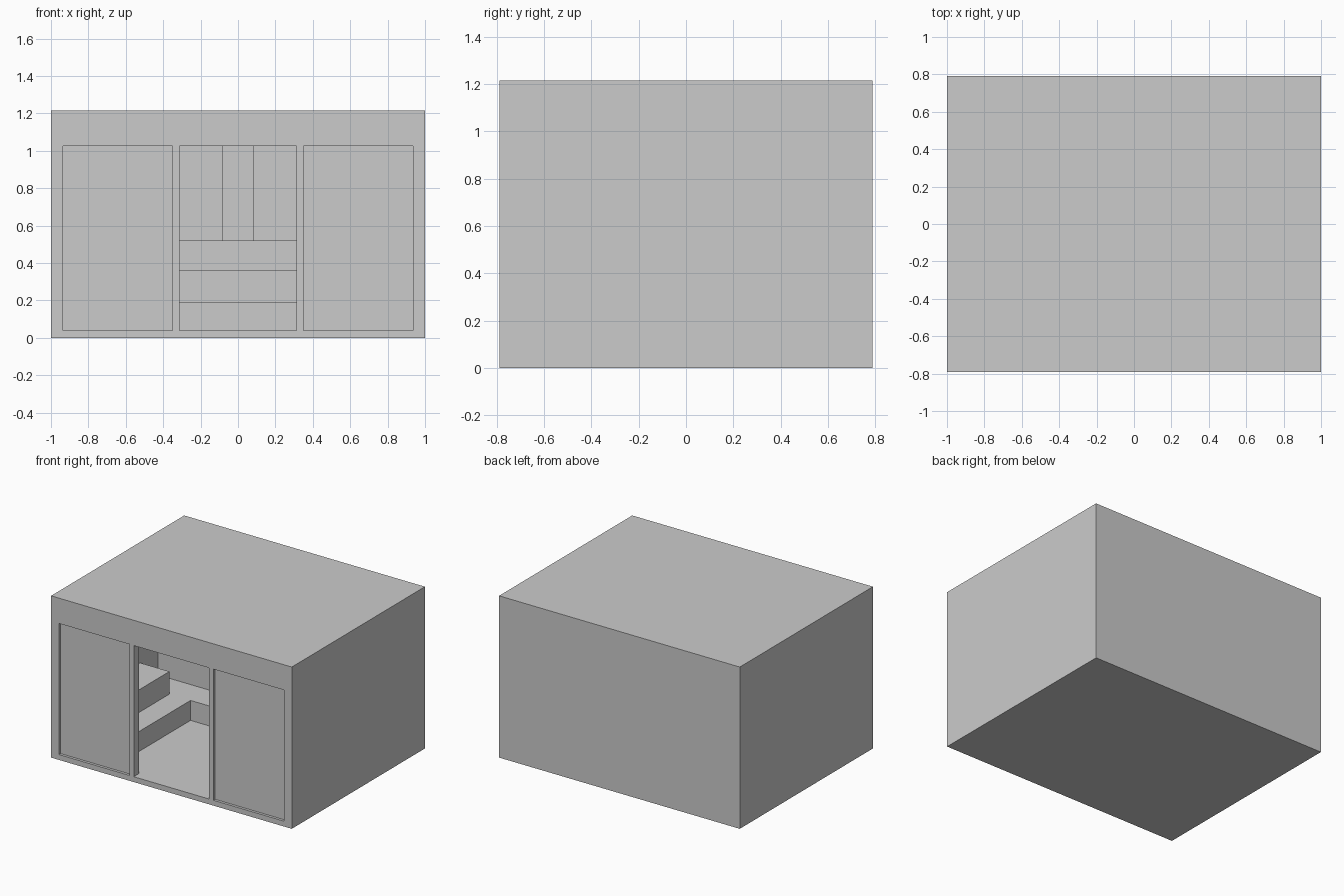
import bpy, bmesh

if "Cube" in bpy.data.objects:
    bpy.data.objects.remove(bpy.data.objects["Cube"])

# Overall sizes
W, D, H = 1.0, 0.79, 1.215          # half width, half depth, height
IX, IY = 0.935, 0.725               # inner half width / half depth
FLOOR, CEIL = 0.04, 1.025           # inner floor and ceiling heights


def prism(name, outline, z0, z1):
    """Extrude a flat xy outline between two heights."""
    bm = bmesh.new()
    face = bm.faces.new([bm.verts.new((x, y, z0)) for x, y in outline])
    top = bmesh.ops.extrude_face_region(bm, geom=[face])
    verts = [v for v in top["geom"] if isinstance(v, bmesh.types.BMVert)]
    bmesh.ops.translate(bm, vec=(0, 0, z1 - z0), verts=verts)
    bmesh.ops.recalc_face_normals(bm, faces=bm.faces)
    mesh = bpy.data.meshes.new(name)
    bm.to_mesh(mesh)
    bm.free()
    obj = bpy.data.objects.new(name, mesh)
    bpy.context.collection.objects.link(obj)
    return obj


def box(name, x0, x1, y0, y1, z0, z1):
    return prism(name, [(x0, y0), (x1, y0), (x1, y1), (x0, y1)], z0, z1)


def cut(target, cutter):
    cutter.hide_render = True
    cutter.display_type = 'WIRE'
    mod = target.modifiers.new(cutter.name, 'BOOLEAN')
    mod.operation = 'DIFFERENCE'
    mod.solver = 'EXACT'
    mod.object = cutter


# Hollow building shell with a central doorway and two recessed front panels
shell = box("building_shell", -W, W, -D, D, 0, H)
cut(shell, box("room_cutter", -IX, IX, -IY, IY, FLOOR, CEIL))
cut(shell, box("doorway_cutter", -0.313, 0.313, -0.9, -0.6, FLOOR, CEIL))
for side, x0, x1 in (("left", -0.935, -0.35), ("right", 0.35, 0.935)):
    cut(shell, box(f"{side}_panel_cutter", x0, x1, -0.9, -D + 0.02, FLOOR, CEIL))

# Low U-shaped platform around the sunken floor
prism("lower_platform", [(-IX, -IY), (-0.517, -IY), (-0.517, 0.175), (0.517, 0.175),
                         (0.517, -IY), (IX, -IY), (IX, IY), (-IX, IY)], FLOOR, 0.19)

# Side benches standing on the platform
for side, s in (("left", -1), ("right", 1)):
    box(f"{side}_bench", min(s * IX, s * 0.693), max(s * IX, s * 0.693),
        -IY, 0.175, 0.19, 0.36)

# Rising steps at the back of the room
box("middle_step", -IX, IX, 0.384, IY, 0.19, 0.36)
box("upper_step", -IX, IX, 0.57, IY, 0.36, 0.52)

# Upright pillar on the top step
box("back_pillar", -0.083, 0.083, 0.64, IY, 0.52, CEIL)
